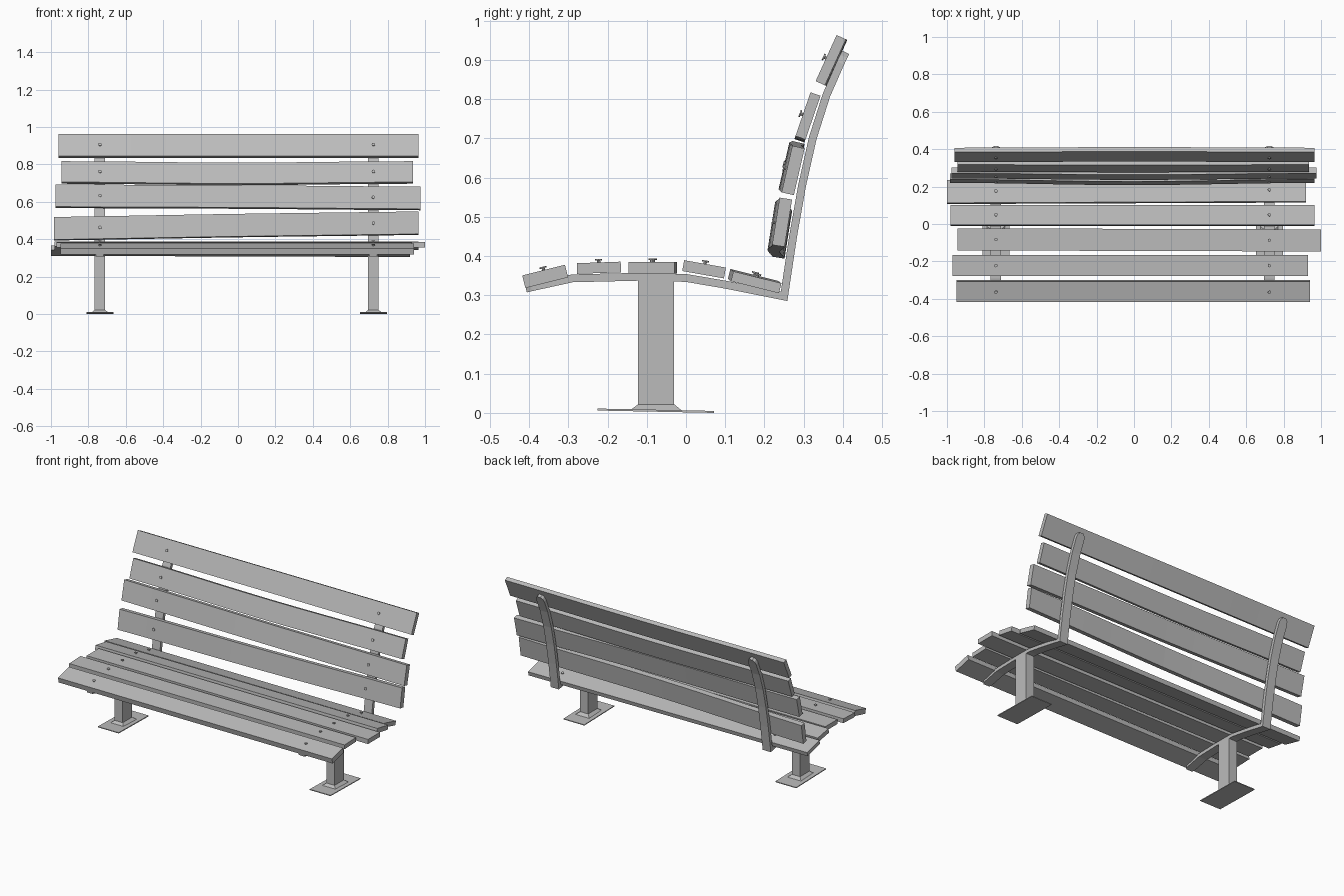
import bpy
import bmesh
import math
from mathutils import Vector

cube = bpy.data.objects.get("Cube")
if cube:
    bpy.data.objects.remove(cube, do_unlink=True)

GREY = (0.5, 0.5, 0.5, 1.0)
mat = bpy.data.materials.new("plain grey")
mat.use_nodes = True
mat.diffuse_color = GREY
mat.node_tree.nodes["Principled BSDF"].inputs["Base Color"].default_value = GREY


def loft(name, rings):
    """Skin a row of four-sided rings and cap both ends."""
    bm = bmesh.new()
    rows = [[bm.verts.new(p) for p in ring] for ring in rings]
    for a, b in zip(rows, rows[1:]):
        for i in range(4):
            j = (i + 1) % 4
            bm.faces.new((a[i], a[j], b[j], b[i]))
    bm.faces.new(rows[0])
    bm.faces.new(rows[-1])
    bmesh.ops.recalc_face_normals(bm, faces=bm.faces)
    mesh = bpy.data.meshes.new(name)
    bm.to_mesh(mesh)
    bm.free()
    mesh.materials.append(mat)
    obj = bpy.data.objects.new(name, mesh)
    bpy.context.collection.objects.link(obj)
    return obj


def rect(x, y, z, hx, hy, slope=0.0):
    """Horizontal rectangle, optionally leaning along y."""
    return [(x + sx * hx, y + sy * hy, z + sy * slope)
            for sx, sy in ((-1, -1), (1, -1), (1, 1), (-1, 1))]


def bolt(name, pos, normal):
    """Thin shank with a wider head."""
    bm = bmesh.new()
    for radius, depth, lift in ((0.004, 0.014, 0.0), (0.009, 0.004, 0.007)):
        part = bmesh.ops.create_cone(bm, cap_ends=True, segments=8, radius1=radius,
                                     radius2=radius, depth=depth)
        bmesh.ops.translate(bm, verts=part["verts"], vec=(0, 0, lift))
    mesh = bpy.data.meshes.new(name)
    bm.to_mesh(mesh)
    bm.free()
    mesh.materials.append(mat)
    obj = bpy.data.objects.new(name, mesh)
    obj.location = pos
    obj.rotation_euler = normal.to_track_quat("Z", "Y").to_euler()
    bpy.context.collection.objects.link(obj)


RAIL_X = {"right": -0.738, "left": 0.724}


def slat(name, x0, x1, y, z, tilt, width, thick, rise=0.0, yaw=0.0, bow=0.0, sag=0.0):
    """Weathered plank: rise and yaw skew it end to end, bow and sag bend its middle."""
    a = math.radians(tilt)
    across = Vector((0, math.cos(a), math.sin(a)))
    normal = Vector((0, -math.sin(a), math.cos(a)))

    def centre(x):
        t = (2 * x - x0 - x1) / (x1 - x0)
        bend = math.cos(t * math.pi / 2) ** 2
        return (Vector((x, y + yaw * t, z + rise * t))
                + normal * bow * bend - across * sag * bend)

    rings = []
    for i in range(11):
        c = centre(x0 + (x1 - x0) * i / 10)
        rings.append([c + across * u * width / 2 + normal * v * thick / 2
                      for u, v in ((-1, -1), (1, -1), (1, 1), (-1, 1))])
    loft(name, rings)
    for side, x in RAIL_X.items():
        bolt(f"{name}_{side}_bolt", centre(x) + normal * thick / 2, normal)


# Seat planks, front to rear
slat("seat_slat_1", -0.95, 0.94, -0.359, 0.348, 14, 0.112, 0.033)
slat("seat_slat_2", -0.97, 0.93, -0.222, 0.370, 2, 0.112, 0.027)
slat("seat_slat_3", -0.945, 1.0, -0.085, 0.370, 0, 0.118, 0.029, yaw=-0.003)
slat("seat_slat_4", -0.98, 0.965, 0.046, 0.366, -10, 0.108, 0.028)
slat("seat_slat_5", -1.0, 0.92, 0.175, 0.336, -14, 0.126, 0.026, rise=-0.003, yaw=0.004)

# Backrest planks, low to high
slat("back_slat_1", -0.985, 0.965, 0.245, 0.471, 81, 0.122, 0.032, rise=0.015, bow=0.012)
slat("back_slat_2", -0.975, 0.975, 0.273, 0.624, 77, 0.122, 0.032, rise=-0.006, bow=0.008)
slat("back_slat_3", -0.945, 0.935, 0.311, 0.757, 71, 0.118, 0.027, sag=0.008)
slat("back_slat_4", -0.96, 0.965, 0.369, 0.899, 65.5, 0.129, 0.026, bow=-0.004)

# Centre line of the bent metal rail: (y, z, half width)
RAIL = [(-0.408, 0.317, 0.02), (-0.395, 0.32, 0.028), (-0.29, 0.343, 0.028),
        (-0.12, 0.347, 0.028), (0.0, 0.344, 0.028), (0.1, 0.327, 0.028),
        (0.25, 0.297, 0.028), (0.273, 0.45, 0.028), (0.296, 0.58, 0.028),
        (0.323, 0.7, 0.028), (0.358, 0.81, 0.028), (0.394, 0.892, 0.028),
        (0.402, 0.909, 0.022), (0.407, 0.919, 0.01)]

for side, x in RAIL_X.items():
    pts = [Vector((0, y, z)) for y, z, _ in RAIL]
    rings = []
    for i, (p, (_, _, half)) in enumerate(zip(pts, RAIL)):
        before = (p - pts[max(i - 1, 0)]).normalized()
        after = (pts[min(i + 1, len(pts) - 1)] - p).normalized()
        d = (before + after).normalized()
        # widen the mitre at the sharp bend
        mitre = 0.01 / max(d.dot(after if after.length else before), 0.5)
        n = Vector((0, -d.z, d.y)) * mitre
        rings.append([p + n * s + Vector((x + h * half, 0, 0))
                      for s, h in ((-1, -1), (-1, 1), (1, 1), (1, -1))])
    loft(f"{side}_rail", rings)

    # Post with flared foot, and ground plate
    loft(f"{side}_post", [rect(x, -0.077, 0.006, 0.048, 0.066),
                          rect(x, -0.076, 0.022, 0.028, 0.046),
                          rect(x, -0.076, 0.342, 0.028, 0.046)])
    loft(f"{side}_ground_plate", [rect(x, -0.077, 0.003, 0.072, 0.148, -0.003),
                                  rect(x, -0.077, 0.008, 0.072, 0.148, -0.003)])
